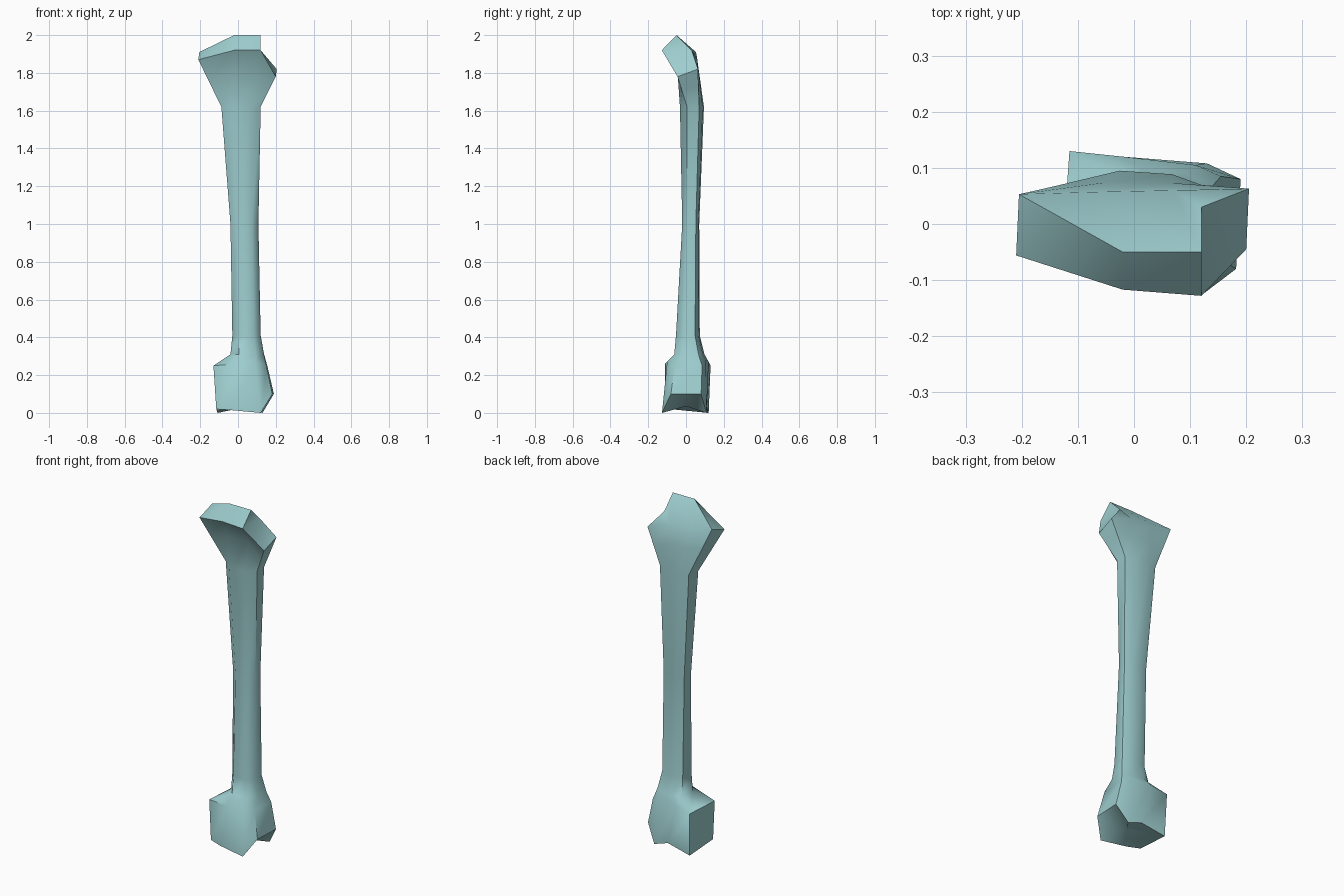
import bpy
import bmesh
import math
from mathutils import Vector

default_cube = bpy.data.objects.get("Cube")
if default_cube:
    bpy.data.objects.remove(default_cube, do_unlink=True)


def make_material(name, colour):
    material = bpy.data.materials.new(name)
    material.use_nodes = True
    material.diffuse_color = colour
    shader = next(n for n in material.node_tree.nodes if n.type == "BSDF_PRINCIPLED")
    shader.inputs["Base Color"].default_value = colour
    shader.inputs["Roughness"].default_value = 0.8
    return material


def shaft_ring(z, left, right, front, back):
    """Eight-sided section fitted to a rectangle, ordered like the end rings."""
    template = [(.25, 0), (.75, 0), (1, .3), (1, .8),
                (.75, .95), (.3, 1), (.06, .9), (0, .35)]
    return [Vector((left + (right - left) * u, front + (back - front) * v, z))
            for u, v in template]


def end_ring(points):
    return [Vector(p) for p in points]


def blend(lower, upper, side_amount, front_amount):
    """Section between two rings; the two front corners flare later."""
    return [a.lerp(b, front_amount if i < 2 else side_amount)
            for i, (a, b) in enumerate(zip(lower, upper))]


# Ring order: front pair, right-hand pair, back pair, left-hand pair
condyle_bottom = end_ring([
    (-.04, -.11, .015), (.12, -.127, 0), (.182, -.08, .1), (.19, .08, .1),
    (.13, .108, 0), (.04, .11, .03), (-.108, .12, 0), (-.115, -.086, .02)])
condyle_top = end_ring([
    (0, -.11, .26), (.09, -.1, .27), (.15, -.06, .25), (.155, .085, .25),
    (.11, .105, .28), (-.02, .12, .27), (-.115, .13, .25), (-.13, -.08, .25)])
condyle_neck = shaft_ring(.31, -.04, .138, -.062, .098)

lower_shaft = shaft_ring(.41, -.03, .12, -.053, .073)
middle_shaft = shaft_ring(1.0, -.04, .108, -.02, .07)
upper_shaft = shaft_ring(1.62, -.088, .12, -.032, .095)

head_rim = end_ring([
    (-.02, -.117, 1.92), (.12, -.128, 1.92), (.2, -.045, 1.78), (.205, .063, 1.82),
    (.07, .06, 1.87), (-.07, .057, 1.89), (-.205, .053, 1.91), (-.21, -.056, 1.87)])
head_neck = blend(upper_shaft, head_rim, .55, .62)
for corner in head_neck[:2]:
    corner.y = -.045

rings = [condyle_bottom, condyle_top, condyle_neck, lower_shaft,
         middle_shaft, upper_shaft, head_neck, head_rim]

# Long bone lofted through the rings
bm = bmesh.new()
loops = [[bm.verts.new(p) for p in ring] for ring in rings]
for lower, upper in zip(loops, loops[1:]):
    for i in range(len(lower)):
        j = (i + 1) % len(lower)
        bm.faces.new((lower[i], lower[j], upper[j], upper[i]))

# Joint underside rises to a shallow hollow
hollow = bm.verts.new((.05, 0, .035))
bottom = loops[0]
for i in range(len(bottom)):
    bm.faces.new((bottom[(i + 1) % len(bottom)], bottom[i], hollow))

# Raised ridge closing the head
front_l, front_r, side_f, side_b, back_r, back_l, far_b, far_f = loops[-1]
ridge_l = bm.verts.new((-.02, -.05, 2))
ridge_r = bm.verts.new((.12, -.05, 2))
ridge_back = bm.verts.new((.12, .03, 1.92))
for face in [(front_l, front_r, ridge_r, ridge_l),
             (front_r, side_f, ridge_back),
             (front_r, ridge_back, ridge_r),
             (side_f, side_b, ridge_back),
             (side_b, back_r, ridge_back),
             (ridge_r, ridge_back, back_r),
             (ridge_r, back_r, back_l, ridge_l),
             (back_l, far_b, ridge_l),
             (far_b, far_f, ridge_l),
             (far_f, front_l, ridge_l)]:
    bm.faces.new(face)

bmesh.ops.recalc_face_normals(bm, faces=bm.faces[:])
mesh = bpy.data.meshes.new("long_bone")
bm.to_mesh(mesh)
bm.free()

bone = bpy.data.objects.new("long_bone", mesh)
bpy.context.collection.objects.link(bone)
mesh.materials.append(make_material("pale teal", (.34, .61, .62, 1)))

bpy.ops.object.select_all(action="DESELECT")
bone.select_set(True)
bpy.context.view_layer.objects.active = bone
bpy.ops.object.shade_smooth_by_angle(angle=math.radians(50))
